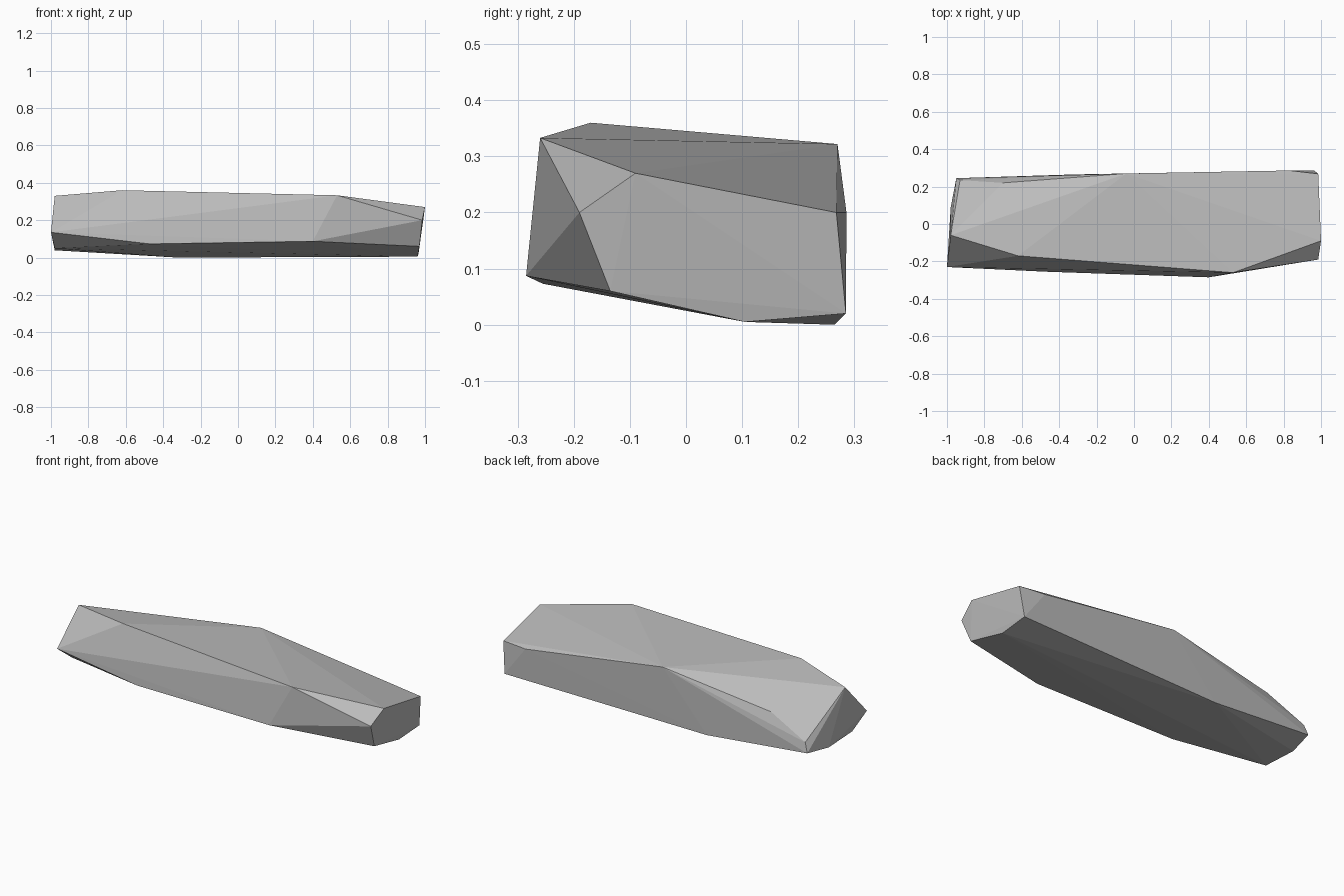
import bpy
import bmesh

cube = bpy.data.objects.get("Cube")
if cube:
    bpy.data.objects.remove(cube, do_unlink=True)

# Stone colour
stone = bpy.data.materials.new("stone_grey")
stone.use_nodes = True
grey = (0.5, 0.5, 0.5, 1)
stone.diffuse_color = grey
stone.node_tree.nodes["Principled BSDF"].inputs["Base Color"].default_value = grey

# Corner points of the chipped slab
top_rim = [(-.98, -.06, .33), (-.62, -.17, .36), (.53, -.26, .333),
           (1, -.09, .27), (-.04, .27, .322)]
right_end = [(.985, -.19, .2), (.985, .268, .2), (.965, .285, .02),
             (.96, .105, .005), (.97, -.135, .06)]
left_end = [(-1, -.23, .135), (-.98, -.125, .05), (-.98, .09, .039),
            (-.95, .245, .055), (-.93, .235, .11)]
long_sides = [(-.47, -.255, .073), (.4, -.285, .087), (-.32, .265, 0),
              (.83, .286, .2), (-.7, .22, .22)]

# Faceted slab wrapped round the corners
bm = bmesh.new()
for corner in top_rim + right_end + left_end + long_sides:
    bm.verts.new(corner)
hull = bmesh.ops.convex_hull(bm, input=bm.verts[:])
loose = [v for v in bm.verts if not v.link_faces]
bmesh.ops.delete(bm, geom=loose, context='VERTS')
bmesh.ops.recalc_face_normals(bm, faces=bm.faces[:])

mesh = bpy.data.meshes.new("rock_slab")
bm.to_mesh(mesh)
bm.free()
mesh.materials.append(stone)
rock = bpy.data.objects.new("rock_slab", mesh)
bpy.context.collection.objects.link(rock)
